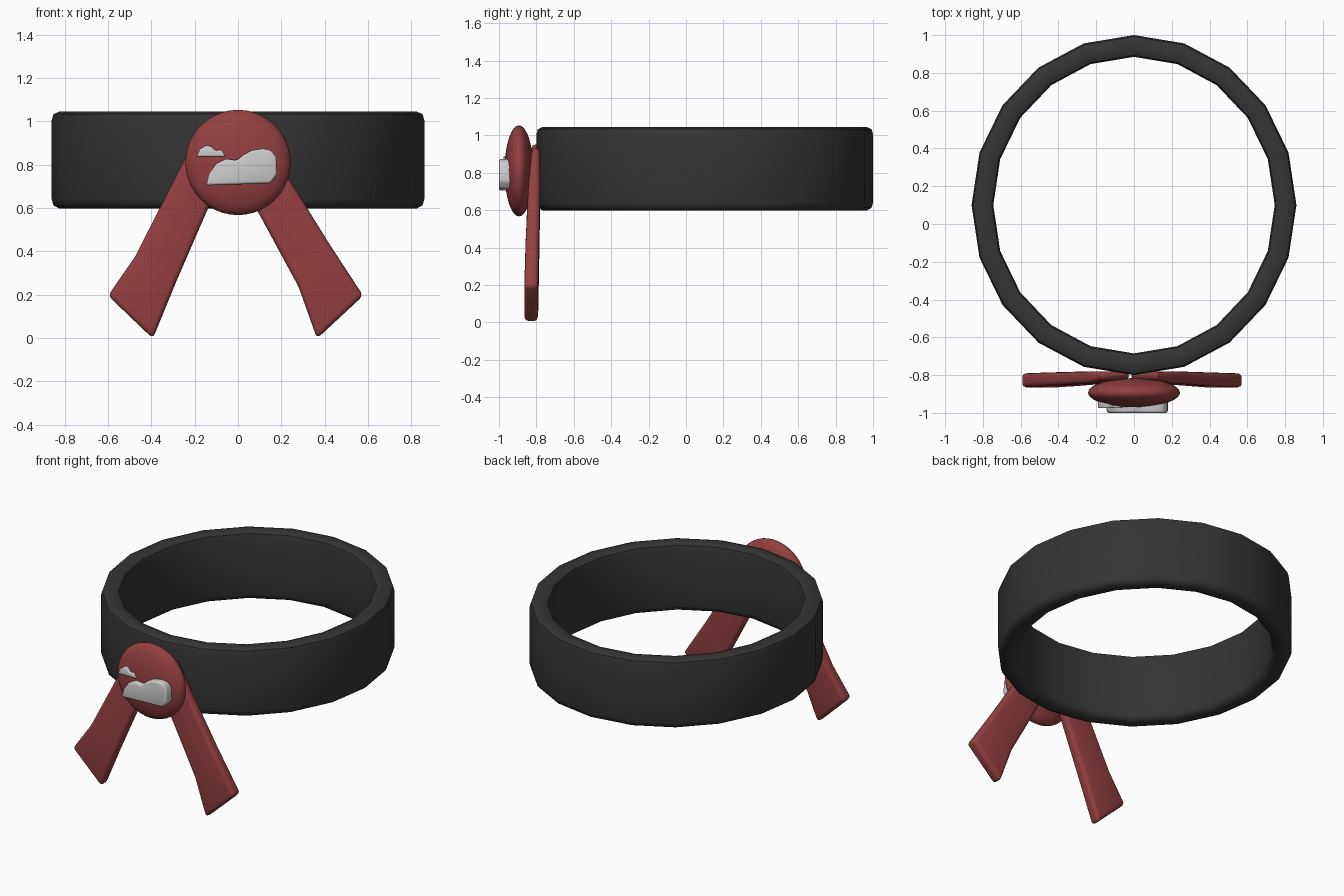
import bpy, bmesh, math

if "Cube" in bpy.data.objects:
    bpy.data.objects.remove(bpy.data.objects["Cube"])


def material(name, rgb):
    m = bpy.data.materials.new(name)
    m.diffuse_color = (*rgb, 1)
    m.use_nodes = True
    m.node_tree.nodes["Principled BSDF"].inputs["Base Color"].default_value = m.diffuse_color
    return m


black = material("black", (0.035, 0.035, 0.035))
red = material("red", (0.30, 0.05, 0.05))


def make(name, bm, mat=None, bevel=0, angle=50):
    bmesh.ops.recalc_face_normals(bm, faces=bm.faces)
    me = bpy.data.meshes.new(name)
    bm.to_mesh(me)
    bm.free()
    ob = bpy.data.objects.new(name, me)
    bpy.context.collection.objects.link(ob)
    if mat:
        me.materials.append(mat)
    bpy.ops.object.select_all(action='DESELECT')
    bpy.context.view_layer.objects.active = ob
    ob.select_set(True)
    if bevel:
        b = ob.modifiers.new("bevel", 'BEVEL')
        b.width, b.segments = bevel, 3
        b.limit_method, b.angle_limit = 'ANGLE', math.radians(35)
        bpy.ops.object.modifier_apply(modifier="bevel")
    bpy.ops.object.shade_smooth_by_angle(angle=math.radians(angle))
    return ob


def loft(loops, closed):
    """Join equal-length point loops; cap the ends unless closed."""
    bm = bmesh.new()
    rings = [[bm.verts.new(p) for p in lp] for lp in loops]
    n = len(rings[0])
    for i in range(len(rings) if closed else len(rings) - 1):
        a, b = rings[i], rings[(i + 1) % len(rings)]
        for j in range(n):
            k = (j + 1) % n
            bm.faces.new((a[j], a[k], b[k], b[j]))
    if not closed:
        bm.faces.new(rings[0])
        bm.faces.new(rings[-1])
    return bm


# Headband: 20-sided oval ring with rounded rims
profile = [(0, .64), (-.008, .612), (-.035, .598), (-.08, .598), (-.107, .612), (-.115, .64),
           (-.115, 1.005), (-.107, 1.033), (-.08, 1.045), (-.035, 1.045), (-.008, 1.033), (0, 1.005)]
loops = []
for i in range(20):
    a = math.tau * i / 20
    loops.append([((.86 + d) * math.cos(a), .1 + (.90 + d) * math.sin(a), z) for d, z in profile])
make("headband", loft(loops, True), black)

# Two hanging ribbon tails: stations of (outer x, z, inner x, z, y, half thickness)
left = [(-.17, .96, -.02, .86, -.803, .022), (-.245, .827, -.12, .64, -.812, .032),
        (-.476, .374, -.285, .26, -.822, .036), (-.60, .195, -.393, -.003, -.828, .037)]
right = [(.12, .94, -.02, .83, -.803, .022), (.236, .734, .088, .59, -.812, .032),
         (.416, .443, .28, .235, -.822, .036), (.578, .195, .365, -.003, -.828, .037)]
for name, stations in (("left_tail", left), ("right_tail", right)):
    loops = [[(xo, y - t, zo), (xi, y - t, zi), (xi, y + t, zi), (xo, y + t, zo)]
             for xo, zo, xi, zi, y, t in stations]
    make(name, loft(loops, False), red, bevel=.024)

# Flattened round knot
bm = bmesh.new()
bmesh.ops.create_uvsphere(bm, u_segments=40, v_segments=20, radius=1)
for v in bm.verts:
    x, y, z = v.co
    v.co = (.243 * x, -.893 - .077 * z, .81 + .243 * y)
make("knot", bm, red)

# Raised cloud-shaped plates on the knot
big = [(-.147, .704), (-.135, .757), (-.10, .805), (-.055, .827), (-.005, .82), (.025, .845),
       (.065, .867), (.115, .874), (.155, .866), (.177, .835), (.18, .753), (.15, .714)]
small = [(-.192, .838), (-.175, .873), (-.143, .891), (-.12, .882), (-.106, .866),
         (-.075, .868), (-.058, .838)]
for name, pts, front in (("large_plate", big, -1.0), ("small_plate", small, -.975)):
    w = .012 if name == "large_plate" else .006
    make(name, loft([[(x, y, z) for x, z in pts] for y in (front, -.91)], False), bevel=w)
